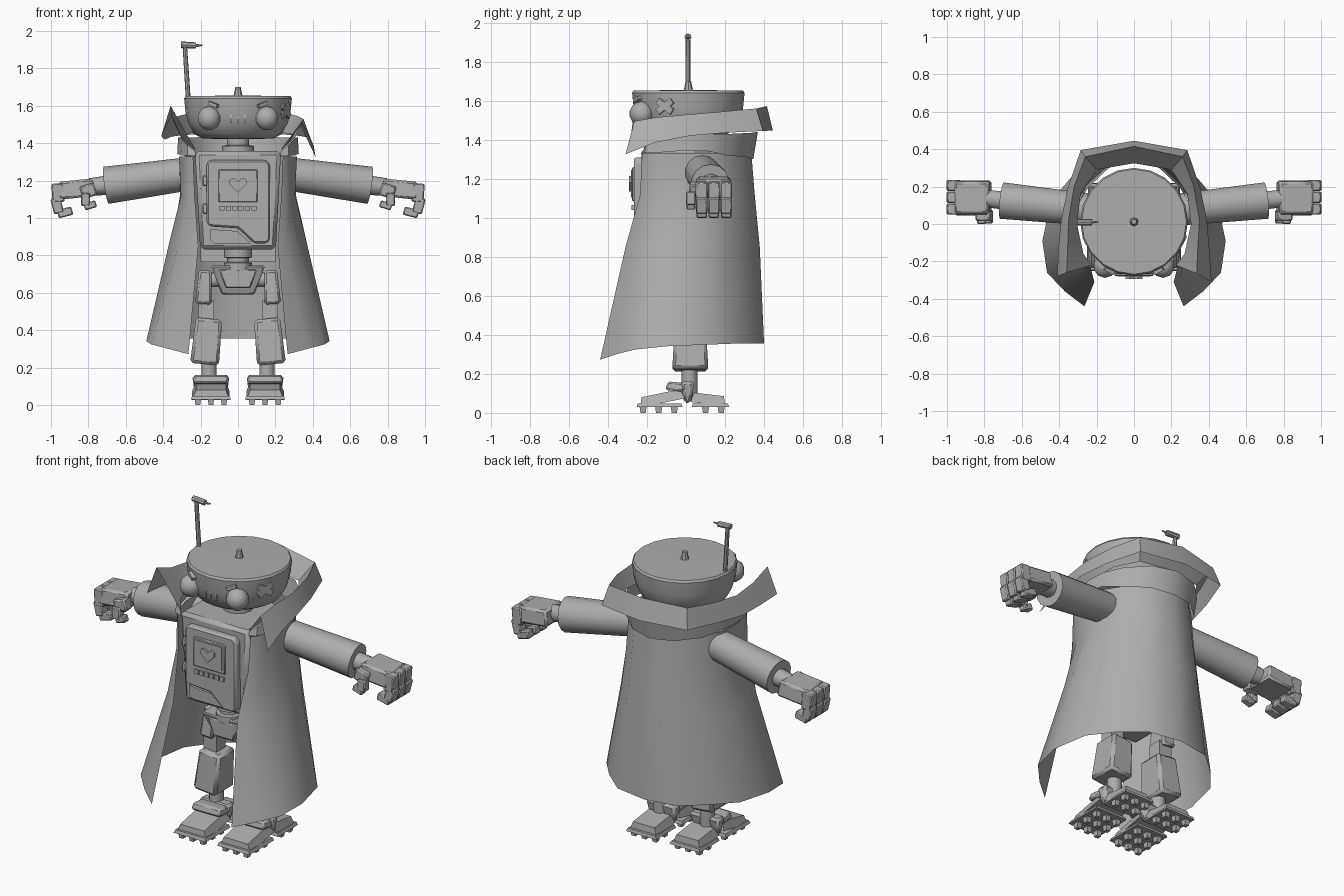
import bpy, bmesh, math
from mathutils import Vector, Matrix, Euler

if "Cube" in bpy.data.objects:
    bpy.data.objects.remove(bpy.data.objects["Cube"])

grey = bpy.data.materials.new("plain_grey")
grey.use_nodes = True
grey.diffuse_color = (0.42, 0.42, 0.42, 1)
grey.node_tree.nodes["Principled BSDF"].inputs["Base Color"].default_value = grey.diffuse_color
parts = []


def finish(name, bm, bevel=0):
    bmesh.ops.recalc_face_normals(bm, faces=bm.faces[:])
    mesh = bpy.data.meshes.new(name)
    bm.to_mesh(mesh)
    bm.free()
    mesh.materials.append(grey)
    ob = bpy.data.objects.new(name, mesh)
    bpy.context.collection.objects.link(ob)
    if bevel:
        mod = ob.modifiers.new("bevel", 'BEVEL')
        mod.width, mod.segments = bevel, 1
    parts.append(ob)
    return ob


def box(name, loc, size, rot=(0, 0, 0), top=(1, 1), bottom=(1, 1), bevel=0):
    bm = bmesh.new()
    bmesh.ops.create_cube(bm, size=1)
    for v in bm.verts:
        k = top if v.co.z > 0 else bottom
        v.co = Vector((v.co.x * size[0] * k[0], v.co.y * size[1] * k[1], v.co.z * size[2]))
    bm.transform(Matrix.Translation(loc) @ Euler(rot).to_matrix().to_4x4())
    return finish(name, bm, bevel)


def rod(name, a, b, r0, r1, n=12):
    a, b = Vector(a), Vector(b)
    bm = bmesh.new()
    bmesh.ops.create_cone(bm, cap_ends=True, segments=n, radius1=r0, radius2=r1, depth=(b - a).length)
    bm.transform(Matrix.Translation((a + b) / 2) @ (b - a).to_track_quat('Z', 'Y').to_matrix().to_4x4())
    return finish(name, bm)


def lathe(name, profile, y=0, n=20):
    bm = bmesh.new()
    vs = [bm.verts.new((r, y, z)) for r, z in profile]
    es = [bm.edges.new(p) for p in zip(vs, vs[1:])]
    bmesh.ops.spin(bm, geom=vs + es, cent=(0, y, 0), axis=(0, 0, 1), angle=math.tau, steps=n)
    bmesh.ops.remove_doubles(bm, verts=bm.verts[:], dist=0.0005)
    return finish(name, bm)


def plate(name, pts, front, back, bevel=0):
    bm = bmesh.new()
    face = bm.faces.new([bm.verts.new((x, front, z)) for x, z in pts])
    out = bmesh.ops.extrude_face_region(bm, geom=[face])
    for v in out["geom"]:
        if isinstance(v, bmesh.types.BMVert):
            v.co.y = back
    return finish(name, bm, bevel)


def mirrored(half):
    return half + [(-x, y, z) for x, y, z in reversed(half[:-1])]


def loft(name, rails):
    bm = bmesh.new()
    grid = [[bm.verts.new(p) for p in rail] for rail in rails]
    for a, b in zip(grid, grid[1:]):
        for i in range(len(a) - 1):
            bm.faces.new((a[i], a[i + 1], b[i + 1], b[i]))
    return finish(name, bm)


# Head with knob, antenna, eyes and mouth bars
lathe("head", [(0, 1.42), (.19, 1.425), (.235, 1.45), (.267, 1.51), (.28, 1.56), (.288, 1.64), (.28, 1.652), (0, 1.655)], .012)
rod("top_knob", (0, .012, 1.65), (0, .012, 1.7), .024, .014, 8)
rod("antenna_stem", (-.265, .01, 1.62), (-.285, .01, 1.93), .013, .012, 8)
rod("antenna_head", (-.305, .01, 1.927), (-.225, .01, 1.922), .017, .017, 8)
rod("antenna_tip", (-.225, .01, 1.922), (-.19, .01, 1.924), .009, .003, 6)
for s, side in ((1, "left"), (-1, "right")):
    bm = bmesh.new()
    bmesh.ops.create_uvsphere(bm, u_segments=10, v_segments=7, radius=.064)
    bm.transform(Matrix.Translation((s * .155, -.226, 1.533)))
    finish(side + "_eye", bm)
    box(side + "_eyebrow", (s * .13, -.246, 1.607), (.055, .03, .018), (0, -s * .35, s * .5))
for i in (-1, 0, 1):
    box("mouth_bar", (i * .037, -.26 + abs(i) * .003, 1.535), (.009, .012, .055), (-.16, 0, 0))
for tilt in (.6, -.6):
    box("head_patch_strip", (.256, -.108, 1.572), (.012, .1, .034), (tilt, 0, -.46))
lathe("neck", [(0, 1.33), (.085, 1.33), (.085, 1.385), (.06, 1.39), (.06, 1.44), (0, 1.44)], 0, 12)

# Torso and its front panel
box("torso", (0, -.03, 1.095), (.46, .4, .525), bottom=(.88, .95), bevel=.02)
box("torso_back_skirt", (0, .05, .805), (.4, .2, .08))
plate("chest_panel", [(-.15, 1.31), (.15, 1.31), (.172, 1.285), (.172, .885), (.155, .865), (.085, .865),
                      (0, .945), (-.15, .955), (-.168, .975), (-.168, 1.29)], -.267, -.2, .01)
plate("panel_lower_flap", [(-.15, .94), (-.005, .93), (.07, .865), (-.13, .865), (-.15, .885)], -.245, -.2)
box("screen_frame", (0, -.267, 1.172), (.21, .02, .175), bevel=.005)
box("screen", (0, -.278, 1.175), (.175, .006, .14))
plate("heart", [(0, 1.135), (.045, 1.18), (.045, 1.203), (.025, 1.215), (0, 1.195),
                (-.025, 1.215), (-.045, 1.203), (-.045, 1.18)], -.293, -.275)
for i in range(6):
    box("key", (-.085 + i * .034, -.27, 1.052), (.027, .018, .025))
for z in (1.2, 1.05):
    box("panel_hinge", (-.177, -.245, z), (.025, .04, .055), bevel=.005)

# Waist and pelvis
lathe("waist", [(0, .72), (.075, .72), (.075, .76), (.055, .765), (.055, .785), (.075, .79), (.075, .84), (0, .84)], -.08, 12)
box("pelvis", (0, -.01, .668), (.29, .27, .155), bottom=(.6, .6), bevel=.008)
plate("pelvis_plate", [(-.1, .725), (.1, .725), (.065, .625), (-.065, .625)], -.145, -.08, .006)

for s, side in ((1, "left"), (-1, "right")):
    # Legs
    rod(side + "_hip", (s * .08, .02, .67), (s * .2, .02, .67), .04, .04, 10)
    box(side + "_thigh", (s * .18, .02, .63), (.09, .13, .18), (0, -s * .06, 0), top=(.75, .75), bevel=.012)
    box(side + "_knee", (s * .17, .02, .5), (.085, .085, .12))
    box(side + "_shin", (s * .167, .022, .34), (.155, .185, .245), (0, -s * .1, 0), top=(.9, .85), bevel=.016)
    rod(side + "_ankle", (s * .155, .018, .08), (s * .155, .018, .24), .042, .042, 10)
    # Feet, with cleats under both pads
    x = s * .145
    box(side + "_ankle_hub", (x, .008, .105), (.2, .075, .11), bottom=(.85, .45), bevel=.015)
    box(side + "_toe_pad", (x, -.125, .076), (.2, .235, .05), (.2, 0, 0), top=(.8, .85))
    box(side + "_toe_sole", (x, -.135, .04), (.215, .235, .018), top=(.93, .95))
    box(side + "_heel_pad", (x, .115, .07), (.18, .18, .05), (-.12, 0, 0), top=(.8, .85))
    box(side + "_heel_sole", (x, .125, .04), (.2, .19, .018), top=(.93, .95))
    box(side + "_foot_strap", (x, -.055, .135), (.195, .1, .045), (-.1, 0, 0), top=(.9, .8), bevel=.01)
    for y in (-.22, -.14, -.06, .1, .18):
        for dx in (-.07, 0, .07):
            box(side + "_cleat", (x + dx, y, .016), (.034, .036, .032), bottom=(.75, .75))
    # Sleeves
    rod(side + "_sleeve", (s * .25, .078, 1.238), (s * .705, .125, 1.175), .088, .1, 14)
    rod(side + "_wrist", (s * .68, .125, 1.178), (s * .79, .135, 1.165), .052, .048, 10)
    # Hands with curled fingers
    box(side + "_palm", (s * .865, .14, 1.155), (.2, .19, .095), (0, s * .1, 0), top=(.92, .9), bevel=.012)
    for i in (-1, 0, 1):
        y = .143 + i * .063
        box(side + "_finger_base", (s * .963, y, 1.135), (.064, .061, .1), (0, s * .08, 0), bevel=.006)
        box(side + "_finger_middle", (s * .967, y, 1.067), (.054, .058, .085), (0, s * .25, 0), bevel=.006)
        box(side + "_finger_tip", (s * .925, y, 1.03), (.08, .054, .045), (0, s * .25, 0), bevel=.006)
    box(side + "_thumb_base", (s * .8, .045, 1.145), (.08, .06, .07), (0, s * .3, 0), bevel=.008)
    box(side + "_thumb_middle", (s * .815, .025, 1.1), (.05, .05, .07), bevel=.006)
    box(side + "_thumb_tip", (s * .79, .025, 1.068), (.065, .045, .038), (0, s * .3, 0), bevel=.006)


# Cape, open at the front
def level(z, pts):
    return mirrored([(x, y, z) for x, y in pts])


hem = mirrored([(.265, -.44, .272), (.37, -.36, .3), (.465, -.26, .325), (.49, -.09, .342), (.445, .12, .35),
                (.34, .245, .355), (.2, .365, .355), (0, .4, .355)])
cape = loft("cape", [
    hem,
    level(.85, [(.212, -.31), (.25, -.28), (.32, -.21), (.372, -.07), (.355, .11), (.285, .215), (.165, .335), (0, .378)]),
    level(1.12, [(.232, -.235), (.26, -.215), (.285, -.15), (.305, -.05), (.31, .1), (.255, .205), (.145, .315), (0, .352)]),
    level(1.33, [(.24, -.225), (.265, -.2), (.29, -.14), (.315, -.04), (.31, .09), (.245, .195), (.135, .3), (0, .335)]),
])
yoke_edge = mirrored([(.225, -.225, 1.33), (.27, -.21, 1.335), (.305, -.13, 1.335), (.325, 0, 1.345),
                      (.315, .1, 1.345), (.255, .205, 1.32), (.14, .31, 1.31), (0, .345, 1.3)])
yoke_top = mirrored([(.23, -.215, 1.36), (.27, -.2, 1.39), (.3, -.12, 1.42), (.32, 0, 1.43),
                     (.31, .11, 1.43), (.26, .225, 1.43), (.15, .33, 1.435), (0, .368, 1.44)])
yoke = loft("shoulder_yoke", [yoke_edge, yoke_top])

# Fold-over collar, the right front corner turned up
neckline = mirrored([(.225, -.22, 1.36), (.27, -.16, 1.4), (.305, 0, 1.43), (.285, .16, 1.45), (.2, .29, 1.46), (0, .325, 1.465)])
ridge = mirrored([(.335, -.265, 1.495), (.34, -.15, 1.515), (.35, .02, 1.53), (.32, .2, 1.545),
                  (.26, .36, 1.56), (0, .415, 1.572)])
flap = mirrored([(.415, -.31, 1.325), (.405, -.16, 1.385), (.39, .02, 1.42), (.355, .19, 1.435),
                 (.285, .395, 1.445), (0, .445, 1.447)])
ridge[-1], ridge[-2] = (-.36, -.26, 1.6), (-.355, -.13, 1.55)
flap[-1], flap[-2] = (-.41, -.28, 1.44), (-.405, -.14, 1.43)
collar = loft("collar", [neckline, ridge, flap])


# Smooth shading that keeps hard edges, softer on the cloth
def shade(objects, degrees):
    bpy.ops.object.select_all(action='DESELECT')
    for ob in objects:
        ob.select_set(True)
    bpy.context.view_layer.objects.active = objects[0]
    bpy.ops.object.shade_smooth_by_angle(angle=math.radians(degrees))


shade(parts, 38)
shade([cape, yoke, collar], 70)
